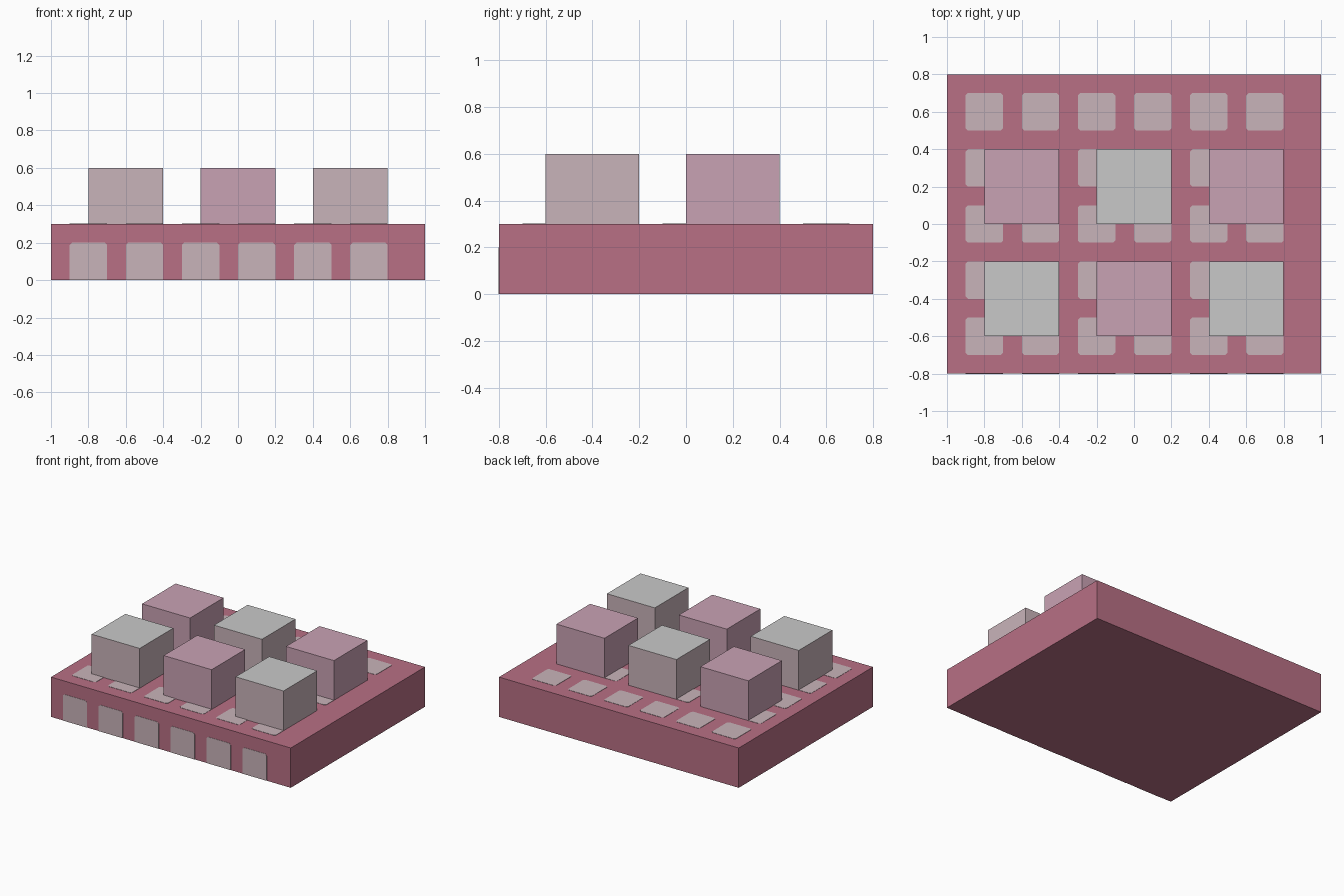
import bpy, bmesh

if "Cube" in bpy.data.objects:
    bpy.data.objects.remove(bpy.data.objects["Cube"])


def material(name, rgb):
    """Flat material from 0-255 screen colour, stored as linear."""
    m = bpy.data.materials.new(name)
    lin = [((c / 255 + 0.055) / 1.055) ** 2.4 for c in rgb]
    m.diffuse_color = (*lin, 1)
    m.use_nodes = True
    m.node_tree.nodes["Principled BSDF"].inputs["Base Color"].default_value = m.diffuse_color
    return m


ROSE = material("deep rose", (184, 112, 133))
BLUSH = material("greyish blush", (201, 180, 186))
PINK = material("soft pink", (201, 162, 180))
GREY = material("light grey", (201, 201, 201))


def finish(name, bm, mats):
    mesh = bpy.data.meshes.new(name)
    bm.to_mesh(mesh)
    bm.free()
    for m in mats:
        mesh.materials.append(m)
    obj = bpy.data.objects.new(name, mesh)
    bpy.context.collection.objects.link(obj)
    return obj


def box(name, lo, hi, side, top=None):
    """Box between two corners, with an optional separate top colour."""
    bm = bmesh.new()
    bmesh.ops.create_cube(bm, size=1)
    for v in bm.verts:
        v.co = [(a + b) / 2 + c * (b - a) for a, b, c in zip(lo, hi, v.co)]
    bm.normal_update()
    for f in bm.faces:
        f.material_index = 1 if top and f.normal.z > 0.5 else 0
    return finish(name, bm, [side, top] if top else [side])


def plate(name, x, v, place, lift, round_bottom=True):
    """Thin 0.2 square with clipped corners; place maps (u, v) to 3D."""
    c, s = 0.012, 0.2
    pts = [(x, v + c), (x + c, v)] if round_bottom else [(x, v)]
    pts += [(x + s - c, v), (x + s, v + c)] if round_bottom else [(x + s, v)]
    pts += [(x + s, v + s - c), (x + s - c, v + s), (x + c, v + s), (x, v + s - c)]
    bm = bmesh.new()
    face = bm.faces.new([bm.verts.new(place(*p)) for p in pts])
    ext = bmesh.ops.extrude_face_region(bm, geom=[face])
    moved = [g for g in ext["geom"] if isinstance(g, bmesh.types.BMVert)]
    bmesh.ops.translate(bm, verts=moved, vec=lift)
    bmesh.ops.recalc_face_normals(bm, faces=bm.faces)
    return finish(name, bm, [BLUSH])


# Slab base
box("base", (-1, -0.8, 0), (1, 0.8, 0.3), ROSE)

# Raised blocks in a checkerboard of two colours
for row, y in enumerate((-0.6, 0.0)):
    for col, x in enumerate((-0.8, -0.2, 0.4)):
        lo, hi = (x, y, 0.3), (x + 0.4, y + 0.4, 0.6)
        if (row + col) % 2:
            box("pink_block", lo, hi, PINK)
        else:
            box("grey_block", lo, hi, BLUSH, GREY)

T = 0.002  # plate thickness
for col in range(6):
    x = -0.9 + 0.3 * col
    # Inlaid tiles on the top, skipping those fully covered by blocks
    for row in range(5):
        if not (col % 2 and row % 2):
            plate("top_tile", x, -0.7 + 0.3 * row,
                  lambda u, v: (u, v, 0.3), (0, 0, T))
    # Windows along the front wall
    plate("front_window", x, 0.0, lambda u, v: (u, -0.8, v), (0, -T, 0), False)
